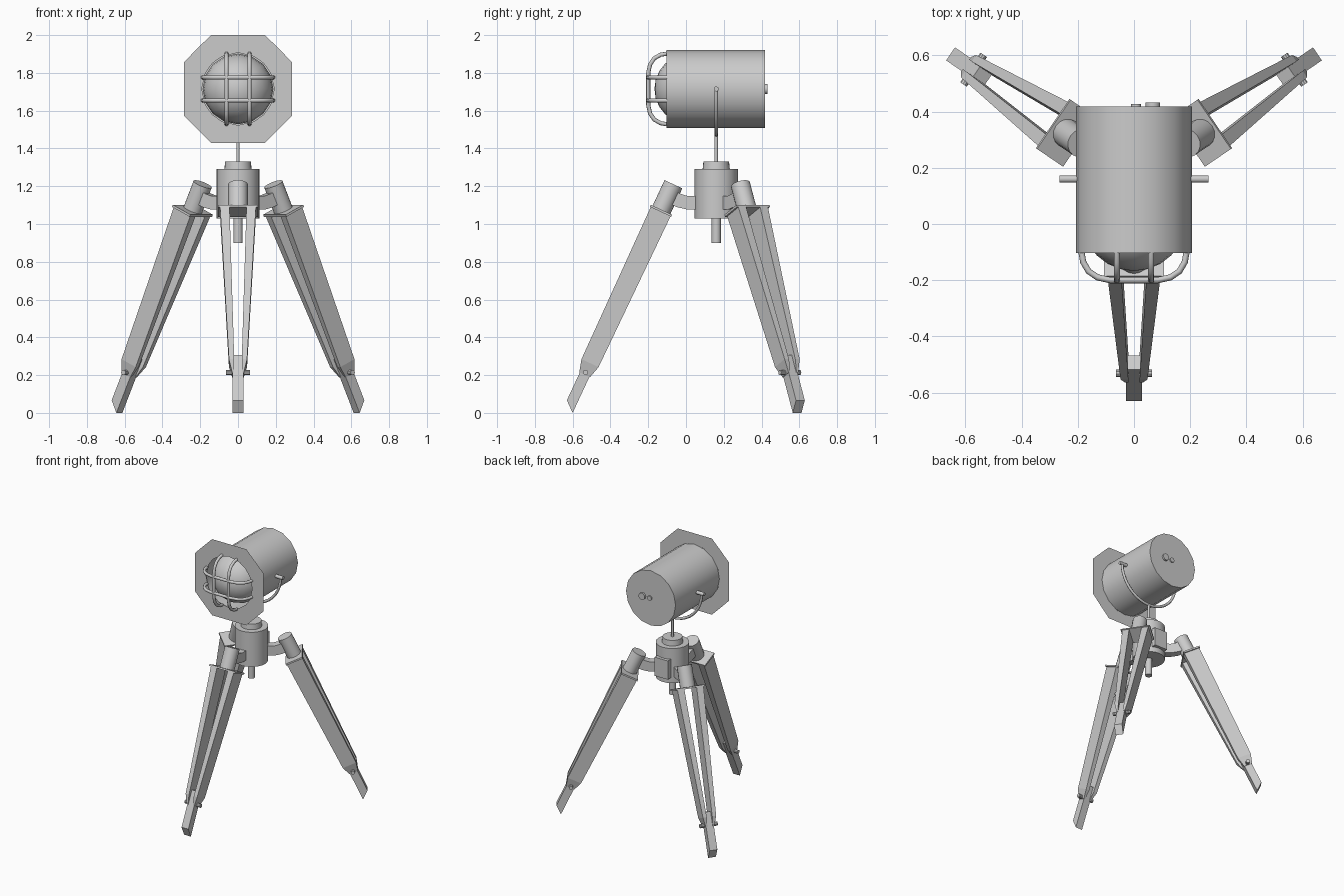
import bpy, bmesh, math
from mathutils import Matrix, Vector

if "Cube" in bpy.data.objects:
    bpy.data.objects.remove(bpy.data.objects["Cube"])

HUB = Vector((0, 0.16, 0))   # tripod axis
LZ = 1.715                   # lamp axis height


def finish(name, bm, mat=None, smooth=False):
    if mat:
        bm.transform(mat)
    bmesh.ops.recalc_face_normals(bm, faces=bm.faces)
    me = bpy.data.meshes.new(name)
    bm.to_mesh(me)
    bm.free()
    ob = bpy.data.objects.new(name, me)
    bpy.context.collection.objects.link(ob)
    if smooth:
        bpy.ops.object.select_all(action='DESELECT')
        ob.select_set(True)
        bpy.context.view_layer.objects.active = ob
        bpy.ops.object.shade_smooth_by_angle(angle=math.radians(35))
    return ob


def rod(name, a, b, r, seg=12, mat=None, r2=None, open_end=False):
    """Cylinder from a to b; open_end removes the cap at a."""
    a, b = Vector(a), Vector(b)
    d = b - a
    bm = bmesh.new()
    bmesh.ops.create_cone(bm, cap_ends=True, segments=seg, radius1=r,
                          radius2=r if r2 is None else r2, depth=d.length)
    if open_end:
        caps = [f for f in bm.faces if f.normal.z < -0.9]
        bmesh.ops.delete(bm, geom=caps, context='FACES')
    m = Matrix.Translation((a + b) / 2) @ d.to_track_quat('Z', 'Y').to_matrix().to_4x4()
    return finish(name, bm, mat @ m if mat else m, True)


def loft(name, sections, mat=None):
    """Closed solid through a list of equal-length point loops."""
    bm = bmesh.new()
    loops = [[bm.verts.new(p) for p in s] for s in sections]
    n = len(loops[0])
    for l0, l1 in zip(loops, loops[1:]):
        for i in range(n):
            j = (i + 1) % n
            bm.faces.new((l0[i], l0[j], l1[j], l1[i]))
    bm.faces.new(loops[0])
    bm.faces.new(loops[-1])
    return finish(name, bm, mat)


def tube(name, pts, r, seg=8):
    """Round tube along a planar path."""
    pts = [Vector(p) for p in pts]
    mid = pts[len(pts) // 2]
    normal = (mid - pts[0]).cross(pts[-1] - mid).normalized()
    rings = []
    for i, p in enumerate(pts):
        t = (pts[min(i + 1, len(pts) - 1)] - pts[max(i - 1, 0)]).normalized()
        side = t.cross(normal)
        angs = [2 * math.pi * k / seg for k in range(seg)]
        rings.append([p + r * (math.cos(a) * side + math.sin(a) * normal) for a in angs])
    ob = loft(name, rings)
    bpy.ops.object.select_all(action='DESELECT')
    ob.select_set(True)
    bpy.context.view_layer.objects.active = ob
    bpy.ops.object.shade_smooth_by_angle(angle=math.radians(50))


def rect(u0, u1, v0, v1, s):
    return [(u0, v0, s), (u1, v0, s), (u1, v1, s), (u0, v1, s)]


# Lamp drum, open at the front, and its rear knobs
rod("lamp_drum", (0, -0.103, LZ), (0, 0.418, LZ), 0.206, 16, open_end=True)
rod("rear_knob_large", (0.067, 0.41, LZ), (0.067, 0.432, LZ), 0.026)
rod("rear_knob_small", (0.007, 0.41, LZ), (0.007, 0.427, LZ), 0.018)

# Octagonal front plate with a round opening
bm = bmesh.new()
corner = math.atan2(0.143, 0.288)
angles = [q * math.pi / 2 + a for q in range(4)
          for a in (0, corner, math.pi / 4, math.pi / 2 - corner)]
outer, inner = [], []
for a in angles:
    c, s = math.cos(a), math.sin(a)
    m = max(abs(c), abs(s))
    d = min(0.286 / m, (0.143 + 0.286) / (abs(c) + abs(s)))
    outer.append(bm.verts.new((d * c, -0.105, LZ + d * s)))
    inner.append(bm.verts.new((0.192 * c, -0.105, LZ + 0.192 * s)))
for i in range(16):
    j = (i + 1) % 16
    bm.faces.new((outer[i], outer[j], inner[j], inner[i]))
finish("front_plate", bm)

# Round bulb
bm = bmesh.new()
bmesh.ops.create_uvsphere(bm, u_segments=16, v_segments=12, radius=0.187)
finish("bulb", bm, Matrix.Translation((0, 0.02, LZ)) @ Matrix.Rotation(math.pi / 2, 4, 'X'), True)

# Guard cage
half = [(-0.10, 0.187), (-0.135, 0.181), (-0.168, 0.162), (-0.19, 0.13), (-0.2, 0.085)]
path = half + [(y, -w) for y, w in reversed(half)]
for i, o in enumerate((-0.061, 0.061)):
    tube(f"cage_bar_vertical_{i}", [(o, y, LZ + w) for y, w in path], 0.011)
    tube(f"cage_bar_horizontal_{i}", [(w, y, LZ + o) for y, w in path], 0.011)

# Yoke with pivot pegs and stem
arc = [math.pi * (1 + i / 20) for i in range(21)]
tube("yoke", [(0.243 * math.cos(a), 0.16, LZ + 0.243 * math.sin(a)) for a in arc], 0.01)
for sx in (-1, 1):
    rod("yoke_peg", (sx * 0.19, 0.16, LZ), (sx * 0.265, 0.16, LZ), 0.013)
rod("stem", (0, 0.16, 1.32), (0, 0.16, 1.48), 0.009)

# Tripod hub
rod("hub", (0, 0.16, 1.03), (0, 0.16, 1.29), 0.114, 24)
rod("hub_cap", (0, 0.16, 1.29), (0, 0.16, 1.33), 0.072, 24, r2=0.068)
rod("hub_pin", (0, 0.16, 0.90), (0, 0.16, 1.03), 0.025)
loft("hub_pad", [rect(-0.055, 0.055, 0.24, 0.295, z) for z in (1.07, 1.21)])

# Three legs: local axes are u (up and out), v (sideways), s (down the leg)
TILT = math.radians(25)
ct, st = math.cos(TILT), math.sin(TILT)
for name, deg in (("front", -90), ("right", 34.3), ("left", 145.7)):
    a = math.radians(deg)
    R, T, Z = Vector((math.cos(a), math.sin(a), 0)), Vector((math.sin(a), -math.cos(a), 0)), Vector((0, 0, 1))
    U, S = R * ct + Z * st, R * st - Z * ct
    O = HUB + R * 0.292 + Z * 1.07
    M = Matrix((U, T, S)).transposed().to_4x4()
    M.translation = O

    # Arm from hub to leg head
    prof = [(0.09, 1.15), (0.15, 1.148), (0.19, 1.16), (0.25, 1.19),
            (0.27, 1.12), (0.21, 1.09), (0.16, 1.078), (0.09, 1.075)]
    loft(name + "_leg_arm", [[HUB + R * r + Z * z + T * v for r, z in prof] for v in (-0.03, 0.03)])

    # Head and top plate
    rod(name + "_leg_head", (0, 0, 0), (0, 0, -0.155), 0.052, 16, M)
    loft(name + "_leg_top_plate", [rect(-0.062, 0.062, -0.106, 0.106, s) for s in (-0.006, 0.006)], M)

    # Pair of converging rails
    for k in (-1, 1):
        loft(name + "_leg_rail", [rect(-u, u, k * v0, k * v1, s) for u, v0, v1, s in
             ((0.058, 0.045, 0.095, 0), (0.05, 0.02, 0.048, 0.89), (0.031, 0.02, 0.031, 0.958))], M)

    # Foot with a slanted end, and its bolt
    foot = [rect(-0.028, 0.028, -0.028, 0.028, s) for s in (0.855, 1.12)]
    foot[1] = [(u, v, s + (0.048 if u < 0 else 0)) for u, v, s in foot[1]]
    loft(name + "_foot", foot, M)
    rod(name + "_foot_bolt", (0, -0.064, 0.945), (0, 0.064, 0.945), 0.014, 10, M)
